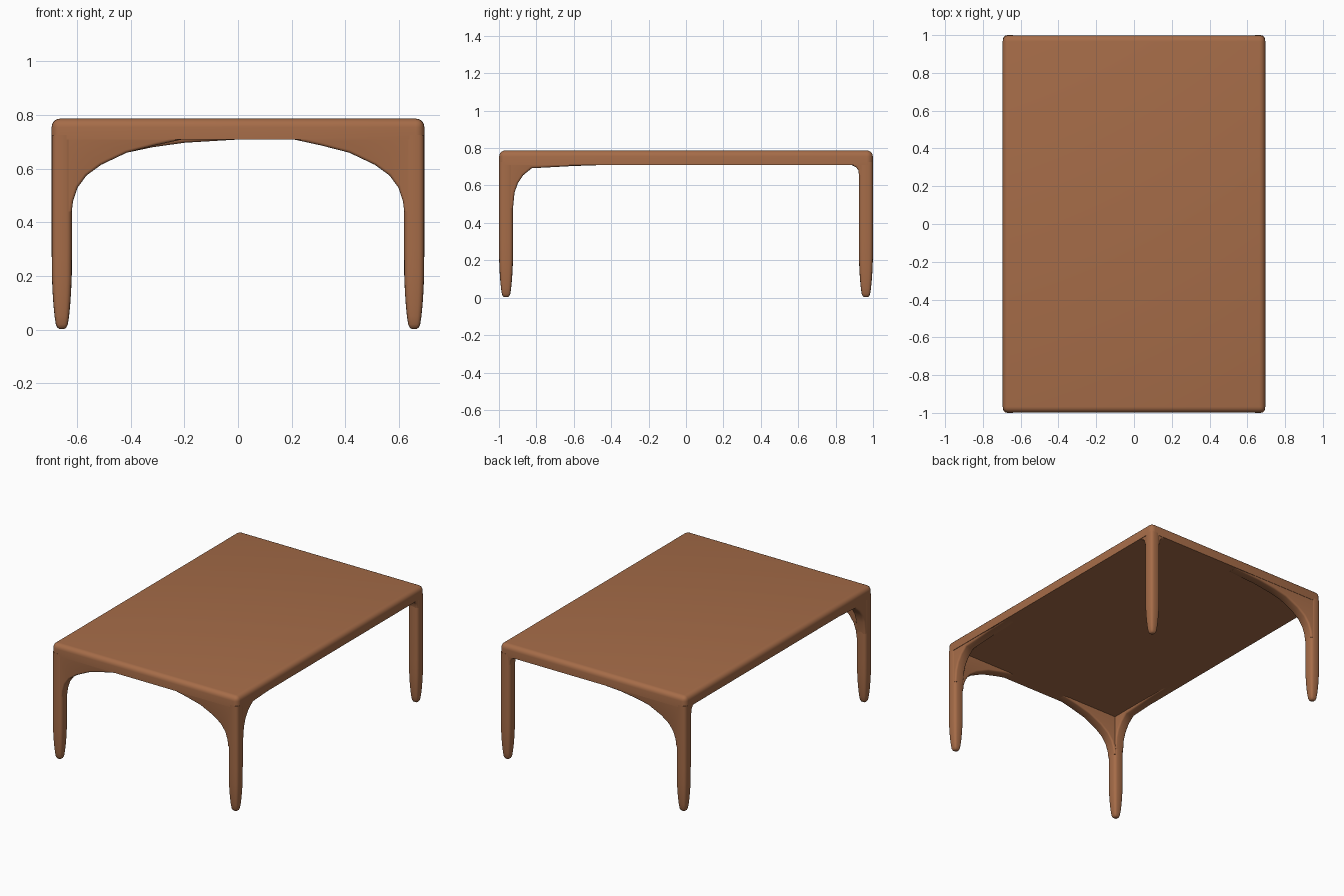
import bpy, bmesh, math
from mathutils import Vector

if "Cube" in bpy.data.objects:
    bpy.data.objects.remove(bpy.data.objects["Cube"])

wood = bpy.data.materials.new("warm brown wood")
wood.diffuse_color = (0.38, 0.15, 0.065, 1)
wood.use_nodes = True
wood.node_tree.nodes["Principled BSDF"].inputs["Base Color"].default_value = wood.diffuse_color

TOP, UNDER = 0.787, 0.71      # tabletop heights
LX, LY = 0.657, 0.962         # leg centres


def finish(bm, name, angle=40):
    bmesh.ops.recalc_face_normals(bm, faces=bm.faces)
    me = bpy.data.meshes.new(name)
    bm.to_mesh(me)
    bm.free()
    me.materials.append(wood)
    ob = bpy.data.objects.new(name, me)
    bpy.context.collection.objects.link(ob)
    bpy.ops.object.select_all(action='DESELECT')
    ob.select_set(True)
    bpy.context.view_layer.objects.active = ob
    bpy.ops.object.shade_smooth_by_angle(angle=math.radians(angle))
    return ob


# Tabletop: slab with rounded upper rim and corners, crisp lower edge
bm = bmesh.new()
bmesh.ops.create_cube(bm, size=1)
for v in bm.verts:
    v.co = Vector((v.co.x * 1.39, v.co.y * 1.998, UNDER if v.co.z < 0 else TOP))
rim = [e for e in bm.edges if max(v.co.z for v in e.verts) > UNDER + 0.01]
bmesh.ops.bevel(bm, geom=rim, offset=0.032, segments=5, profile=0.5, affect='EDGES')
finish(bm, "tabletop")


# Legs: rounded square section, tapering to a blunt round foot
def leg(name, sx, sy):
    rings = [(0.003, 0.010), (0.008, 0.017), (0.02, 0.0225), (0.05, 0.027), (0.09, 0.031),
             (0.14, 0.0345), (0.20, 0.037), (0.30, 0.0378), (0.50, 0.038), (0.725, 0.038)]
    n = 24
    bm = bmesh.new()
    loops = []
    for z, r in rings:
        loop = []
        for i in range(n):
            a = 2 * math.pi * i / n
            c, s = math.cos(a), math.sin(a)
            loop.append(bm.verts.new((sx * LX + r * math.copysign(abs(c) ** 0.6, c),
                                      sy * LY + r * math.copysign(abs(s) ** 0.6, s), z)))
        loops.append(loop)
    for a, b in zip(loops, loops[1:]):
        for i in range(n):
            bm.faces.new((a[i], a[(i + 1) % n], b[(i + 1) % n], b[i]))
    bm.faces.new(loops[0])
    bm.faces.new(loops[-1])
    finish(bm, name, 60)


for sx, side in ((1, "right"), (-1, "left")):
    for sy, end in ((-1, "front"), (1, "back")):
        leg(f"{end}_{side}_leg", sx, sy)


# Curved brackets: distance inward from the leg's inner face, and height
LONG = [(0, 0.44), (0.005, 0.48), (0.022, 0.53), (0.055, 0.575), (0.11, 0.615),
        (0.205, 0.66), (0.31, 0.687), (0.42, 0.711)]
LONG_BACK = LONG[:6] + [(0.30, 0.68), (0.42, 0.697), (0.62, 0.709)]
SIDE = [(0, 0.48), (0.008, 0.56), (0.025, 0.61), (0.055, 0.655), (0.10, 0.692),
        (0.32, 0.704), (0.50, 0.71)]
SMALL = [(0, 0.655), (0.004, 0.682), (0.015, 0.697), (0.04, 0.71)]


def bracket(name, curve, sx, sy, along_x):
    start = (0.620 if along_x else 0.925)
    centre = LY if along_x else LX
    pts = [(start - d, z) for d, z in curve]
    pts += [(pts[-1][0], 0.722), (start + 0.035, 0.722), (start + 0.035, curve[0][1])]
    bm = bmesh.new()
    verts = []
    for u, z in pts:
        w = centre - 0.034
        verts.append(bm.verts.new((sx * u, sy * w, z) if along_x else (sx * w, sy * u, z)))
    f = bm.faces.new(verts)
    shift = Vector((0, sy * 0.069, 0)) if along_x else Vector((sx * 0.069, 0, 0))
    ext = bmesh.ops.extrude_face_region(bm, geom=[f])
    bmesh.ops.translate(bm, vec=shift, verts=[g for g in ext["geom"] if isinstance(g, bmesh.types.BMVert)])
    # soften the long lower edges of the curve
    k = 1 if along_x else 0
    low = [e for e in bm.edges if abs(e.verts[0].co[k] - e.verts[1].co[k]) < 1e-5
           and max(v.co.z for v in e.verts) < 0.715 and min(abs(v.co[1 - k]) for v in e.verts) < start - 1e-4]
    bmesh.ops.bevel(bm, geom=low, offset=0.012, segments=3, profile=0.5, affect='EDGES', clamp_overlap=True)
    finish(bm, name, 50)


for sx, side in ((1, "right"), (-1, "left")):
    bracket(f"front_{side}_arch", LONG, sx, -1, True)
    bracket(f"{side}_front_bracket", SIDE, sx, -1, False)
    bracket(f"{side}_back_bracket", SMALL, sx, 1, False)
bracket("back_left_arch", LONG_BACK, -1, 1, True)
bracket("back_right_bracket", SMALL, 1, 1, True)
